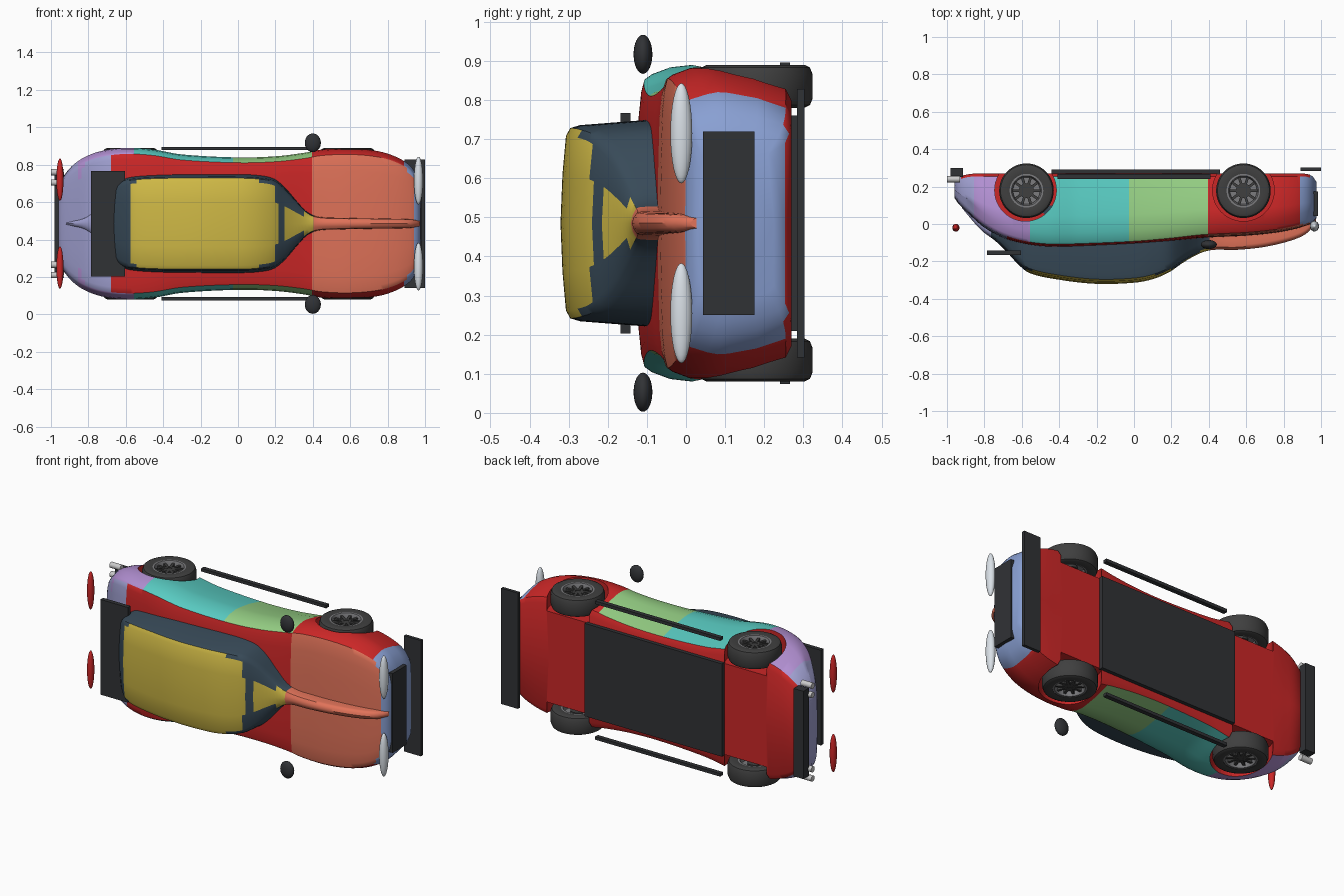
import bpy, bmesh, math
from mathutils import Vector, Matrix

if "Cube" in bpy.data.objects:
    bpy.data.objects.remove(bpy.data.objects["Cube"])

ZC = 0.485  # the car lies on its side: roof towards -y, width along z


def P(x, h, w):
    return Vector((x, -h, w + ZC))


def mat(name, r, g, b):
    m = bpy.data.materials.new(name)
    m.diffuse_color = (r, g, b, 1)
    m.use_nodes = True
    m.node_tree.nodes["Principled BSDF"].inputs["Base Color"].default_value = m.diffuse_color
    return m


RED, CORAL, BLUE, LAV, PURP, TEAL, GREEN, YEL, GLASS = range(9)
paint = [mat("red", .6, .02, .02), mat("coral", .75, .17, .1), mat("blue", .25, .35, .65),
         mat("lavender", .36, .36, .65), mat("purple", .45, .28, .65), mat("teal", .1, .6, .54),
         mat("green", .3, .62, .23), mat("yellow", .62, .48, .06), mat("glass", .04, .07, .1)]
dark = mat("dark_trim", .03, .032, .036)
rubber = mat("rubber", .05, .05, .05)
alloy = mat("alloy", .2, .2, .21)
lamp_white = mat("lamp_white", .7, .75, .8)
lamp_red = mat("lamp_red", .6, .02, .02)


def finish(name, bm, mats=(), smooth=35):
    bmesh.ops.recalc_face_normals(bm, faces=bm.faces)
    me = bpy.data.meshes.new(name)
    bm.to_mesh(me)
    bm.free()
    ob = bpy.data.objects.new(name, me)
    bpy.context.collection.objects.link(ob)
    for m in mats:
        me.materials.append(m)
    if smooth:
        shade(ob, smooth)
    return ob


def shade(ob, angle):
    bpy.ops.object.select_all(action='DESELECT')
    ob.select_set(True)
    bpy.context.view_layer.objects.active = ob
    bpy.ops.object.shade_smooth_by_angle(angle=math.radians(angle))


def interp(st, x):
    # smooth Hermite interpolation through station rows (x, values...)
    n = len(st)
    i = next((k for k in range(n - 1) if x <= st[k + 1][0]), n - 2)
    a, b = st[i], st[i + 1]
    p, q = st[max(i - 1, 0)], st[min(i + 2, n - 1)]
    d = b[0] - a[0]
    t = (x - a[0]) / d
    out = []
    for k in range(1, len(a)):
        m0 = (b[k] - p[k]) / (b[0] - p[0]) * d
        m1 = (q[k] - a[k]) / (q[0] - a[0]) * d
        out.append((2*t**3 - 3*t**2 + 1)*a[k] + (t**3 - 2*t**2 + t)*m0 + (3*t**2 - 2*t**3)*b[k] + (t**3 - t**2)*m1)
    return out


def loft(name, st, section, colour, steps):
    bm = bmesh.new()
    x0, x1 = st[0][0], st[-1][0]
    rings = []
    for i in range(steps + 1):
        x = x0 + (x1 - x0) * i / steps
        half = section(*interp(st, x))
        ring = half + [(-w, h) for w, h in reversed(half) if abs(w) > 1e-6]
        rings.append([bm.verts.new(P(x, h, w)) for w, h in ring])
    n = len(rings[0])
    for a, b in zip(rings, rings[1:]):
        for j in range(n):
            bm.faces.new((a[j], a[(j + 1) % n], b[(j + 1) % n], b[j]))
    bm.faces.new(rings[0])
    bm.faces.new(rings[-1])
    bmesh.ops.recalc_face_normals(bm, faces=bm.faces)
    for f in bm.faces:
        c = f.calc_center_median()
        f.material_index = colour(c.x, f.normal.x, -f.normal.y, abs(f.normal.z))
    return finish(name, bm, paint, 40)


# Body shell: x, half width, shoulder height, sill height
body_st = [(-.96, .17, -.16, -.23), (-.94, .24, -.13, -.25), (-.88, .315, -.07, -.267), (-.8, .365, 0, -.27),
           (-.7, .395, .055, -.27), (-.58, .405, .09, -.27), (-.45, .396, .105, -.27), (-.3, .37, .103, -.27),
           (0, .354, .09, -.27), (.2, .36, .073, -.27), (.35, .378, .056, -.27), (.45, .396, .05, -.27),
           (.6, .402, .043, -.27), (.75, .387, .028, -.27), (.85, .355, .01, -.27), (.92, .31, -.01, -.268),
           (.955, .26, -.026, -.255), (.975, .2, -.05, -.225)]


def body_section(w, hb, lo):
    return [(0, lo), (.8*w, lo), (.88*w, lo + .015), (.955*w, lo + (hb - lo)*.33), (.995*w, lo + (hb - lo)*.6),
            (w, lo + (hb - lo)*.7), (.985*w, hb - .055), (.945*w, hb - .012), (.92*w, hb + .002),
            (.85*w, hb + .009), (.7*w, hb + .015), (.4*w, hb + .018), (0, hb + .02)]


def body_colour(x, nx, nh, nw):
    if nh < -.6:
        return RED
    if x > .88 and nx > .45:
        return BLUE
    if nh > .72:
        return CORAL if x > .4 else RED if x > -.68 else LAV
    if x < -.85:
        return LAV
    return PURP if x < -.56 else TEAL if x < -.02 else GREEN if x < .4 else RED


body = loft("body_shell", body_st, body_section, body_colour, 110)

# Wheel arch cuts
for wx in (-.58, .585):
    for s in (-1, 1):
        bm = bmesh.new()
        bmesh.ops.create_cone(bm, cap_ends=True, segments=48, radius1=.165, radius2=.165, depth=.3,
                              matrix=Matrix.Translation(P(wx, -.18, s*.42)))
        cut = finish("arch_cutter", bm, paint[:1], 0)
        cut.hide_render = True
        mod = body.modifiers.new("arch", 'BOOLEAN')
        mod.operation, mod.solver, mod.object = 'DIFFERENCE', 'EXACT', cut
        bpy.context.view_layer.objects.active = body
        bpy.ops.object.modifier_apply(modifier=mod.name)
        bpy.data.objects.remove(cut)
shade(body, 40)

# Cabin running into the hood and tail ridges: x, half width, height
cabin_st = [(-.92, .01, -.085), (-.82, .03, .03), (-.74, .09, .092), (-.68, .17, .15), (-.62, .222, .215),
            (-.56, .238, .262), (-.4, .247, .298), (-.2, .248, .32), (0, .248, .314), (.1, .244, .295),
            (.19, .228, .257), (.25, .185, .215), (.31, .12, .178), (.37, .06, .15), (.43, .036, .138),
            (.55, .03, .138), (.7, .027, .122), (.85, .025, .085), (.93, .022, .045), (.972, .014, -.01)]


def cabin_section(w, top):
    lo = -.1
    return [(0, lo), (1.12*w, lo), (1.06*w, lo + (top - lo)*.5), (1.01*w, top - .05), (.98*w, top - .025),
            (.9*w, top - .014), (.5*w, top - .005), (0, top)]


def cabin_colour(x, nx, nh, nw):
    if x > .4:
        return CORAL
    if x < -.76:
        return LAV
    return YEL if nh > .82 else GLASS


loft("cabin", cabin_st, cabin_section, cabin_colour, 110)


def box(name, x0, x1, y0, y1, hw0, hw1=None, m=dark):
    z0, z1 = (-hw0, hw0) if hw1 is None else (hw0, hw1)
    bm = bmesh.new()
    bmesh.ops.create_cube(bm, size=1, matrix=Matrix.Translation(((x0+x1)/2, (y0+y1)/2, ZC + (z0+z1)/2))
                          @ Matrix.Diagonal((x1-x0, y1-y0, z1-z0, 1)))
    finish(name, bm, [m], 0)


def ellipsoid(name, c, r, m):
    bm = bmesh.new()
    bmesh.ops.create_uvsphere(bm, u_segments=28, v_segments=16, radius=1,
                              matrix=Matrix.Translation(c) @ Matrix.Diagonal((*r, 1)))
    finish(name, bm, [m], 60)


def lathe(name, profile, c, m, seg=48):
    # revolve (radius, z offset) profile about an axis parallel to z
    bm = bmesh.new()
    vs = [bm.verts.new((r, 0, z)) for r, z in profile]
    es = [bm.edges.new(e) for e in zip(vs, vs[1:])]
    bmesh.ops.spin(bm, geom=vs + es, cent=(0, 0, 0), axis=(0, 0, 1), angle=2*math.pi, steps=seg)
    bmesh.ops.remove_doubles(bm, verts=bm.verts, dist=1e-5)
    bmesh.ops.translate(bm, verts=bm.verts, vec=c)
    finish(name, bm, [m] if m else [], 35)


# Flat trim panels
box("front_splitter", .89, 1, .284, .303, .343)
box("grille", .957, .984, .043, .175, .235)
box("floor_panel", -.44, .46, .265, .292, .275)
box("rear_spoiler", -.785, -.605, -.167, -.142, .282)
box("rear_diffuser", -.98, -.915, .25, .3, .26)

for s in (-1, 1):
    box("side_skirt", -.41, .41, .24, .266, s*.402 - .009, s*.402 + .009)
    ellipsoid("headlight", P(.965, .012, s*.23), (.024, .028, .128), lamp_white)
    ellipsoid("taillight", P(-.952, -.02 + .04, s*.235), (.019, .021, .113), lamp_red)
    ellipsoid("wing_mirror", P(.4, .11, s*.432), (.043, .024, .05), dark)
    # Exhaust pipes
    for w in (.22, .275):
        bm = bmesh.new()
        bmesh.ops.create_cone(bm, cap_ends=True, segments=20, radius1=.017, radius2=.017, depth=.07,
                              matrix=Matrix.Translation(P(-.965, -.24, s*w)) @ Matrix.Rotation(math.pi/2, 4, 'Y'))
        finish("exhaust_pipe", bm)
    # Wheels
    for wx in (-.575, .585):
        c = P(wx, -.178, s*.35)
        lathe("tyre", [(.09, -.05), (.125, -.055), (.139, -.048), (.146, -.03), (.146, .03), (.139, .048),
                       (.125, .055), (.09, .05), (.09, -.05)], c, rubber)
        lathe("rim", [(.092, -.048), (.092, .05), (.08, .05), (.072, .03), (.072, -.03), (.08, -.048),
                      (.092, -.048)], c, alloy)
        lathe("brake_disc", [(0, -.02), (.078, -.02), (.078, .02), (0, .02)], c, alloy)
        bm = bmesh.new()
        bmesh.ops.create_cone(bm, cap_ends=True, segments=24, radius1=.04, radius2=.04, depth=.07,
                              matrix=Matrix.Translation(c))
        for k in range(10):
            bmesh.ops.create_cube(bm, size=1, matrix=Matrix.Translation(c) @ Matrix.Rotation(k*math.pi/5, 4, 'Z')
                                  @ Matrix.Translation((.045, 0, s*.028)) @ Matrix.Diagonal((.06, .014, .02, 1)))
        finish("wheel_spokes", bm, [rubber])
